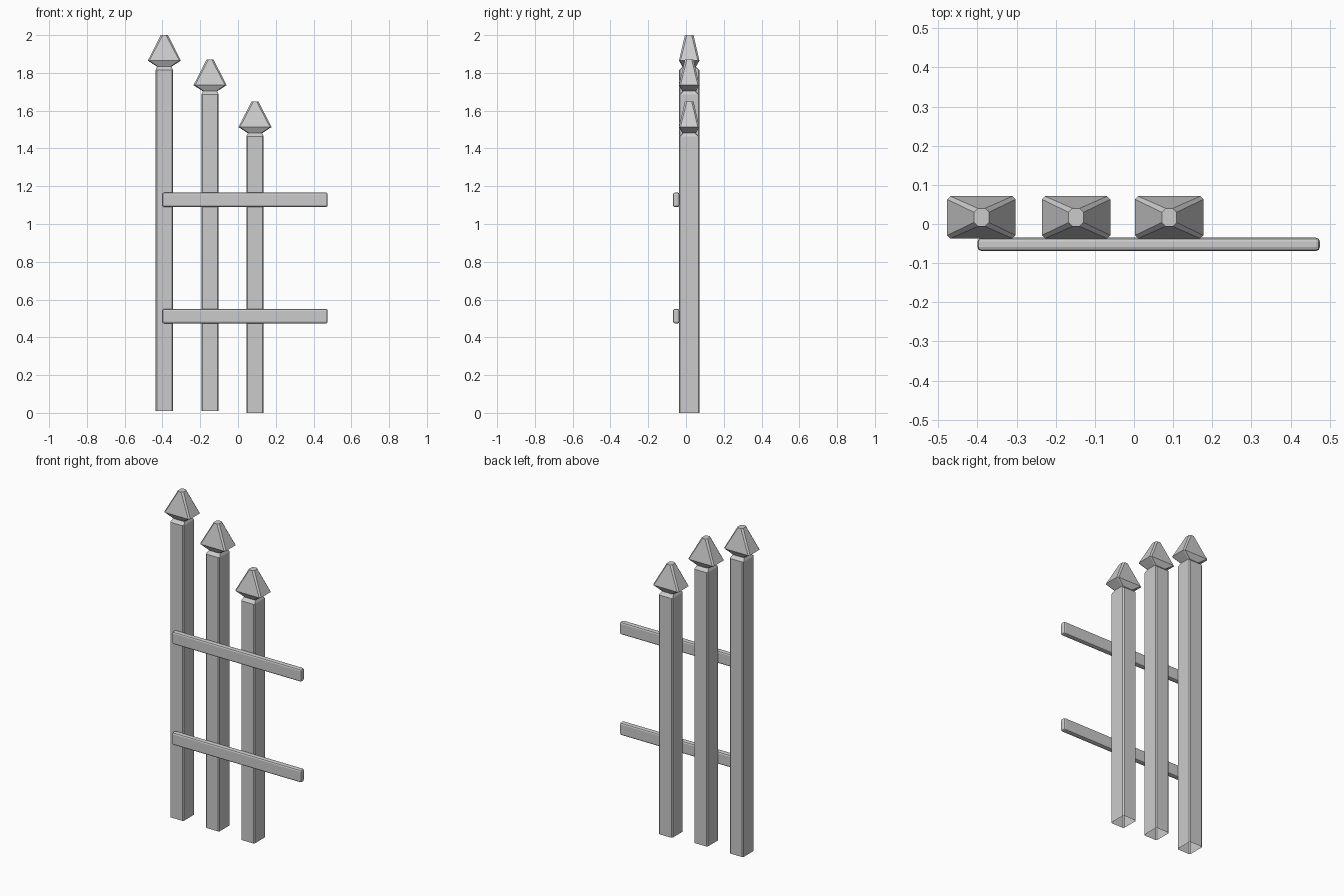
import bpy, bmesh

if "Cube" in bpy.data.objects:
    bpy.data.objects.remove(bpy.data.objects["Cube"])


def finish(bm, name):
    bmesh.ops.recalc_face_normals(bm, faces=bm.faces)
    mesh = bpy.data.meshes.new(name)
    bm.to_mesh(mesh)
    bm.free()
    ob = bpy.data.objects.new(name, mesh)
    bpy.context.collection.objects.link(ob)
    return ob


def picket(name, x, y, bottom, top):
    # chamfered rectangular sections: height, half width, half depth, chamfer
    sections = [(bottom, .046, .054, .006),
                (top - .185, .046, .054, .006),
                (top - .167, .038, .036, .006),
                (top - .135, .0875, .054, .008),
                (top, .019, .023, .010)]
    bm = bmesh.new()
    rings = []
    for z, w, d, c in sections:
        pts = [(w, c - d), (w, d - c), (w - c, d), (c - w, d),
               (-w, d - c), (-w, c - d), (c - w, -d), (w - c, -d)]
        rings.append([bm.verts.new((x + px, y + py, z)) for px, py in pts])
    for a, b in zip(rings, rings[1:]):
        for i in range(8):
            j = (i + 1) % 8
            bm.faces.new((a[i], a[j], b[j], b[i]))
    # flat tip; the foot stays open
    bm.faces.new(rings[-1])
    return finish(bm, name)


def rail(name, z):
    # bevelled horizontal board
    bm = bmesh.new()
    bmesh.ops.create_cube(bm, size=1)
    for v in bm.verts:
        v.co = (.0375 + v.co.x * .875, -.052 + v.co.y * .034, z + v.co.z * .077)
    bmesh.ops.bevel(bm, geom=bm.edges[:], offset=.01, segments=2,
                    profile=.5, affect='EDGES')
    return finish(bm, name)


# three pickets stepping down in height
for i, (x, bottom, top) in enumerate([(-.39, .01, 2.0), (-.148, .01, 1.87), (.09, 0, 1.648)]):
    picket(f"picket_{i + 1}", x, .017, bottom, top)

# two rails on the front face
rail("lower_rail", .512)
rail("upper_rail", 1.128)
